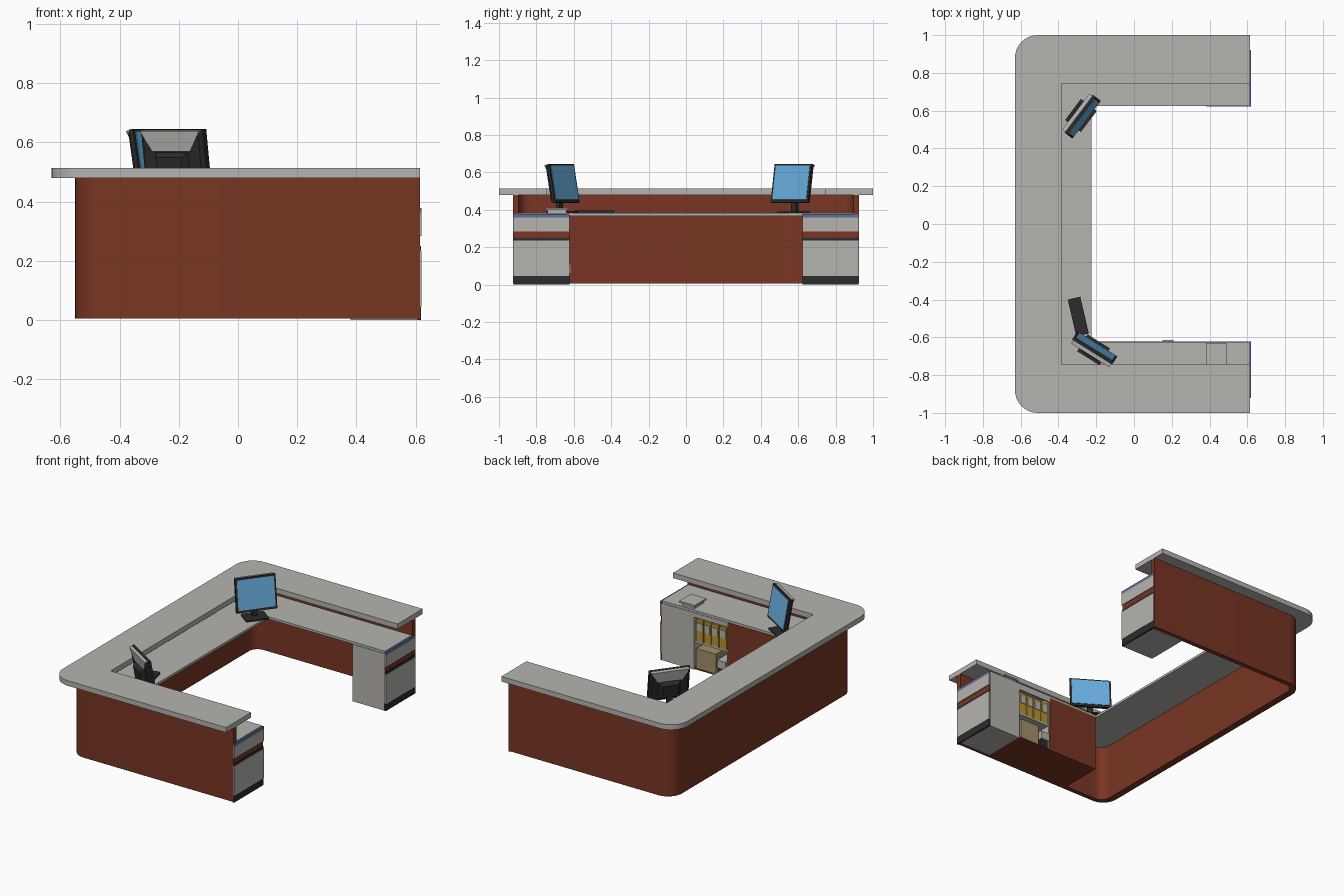
import bpy, bmesh, math
from mathutils import Matrix, Vector

if "Cube" in bpy.data.objects:
    bpy.data.objects.remove(bpy.data.objects["Cube"])


def mat(name, rgb):
    m = bpy.data.materials.new(name)
    m.diffuse_color = (*rgb, 1)
    m.use_nodes = True
    m.node_tree.nodes["Principled BSDF"].inputs["Base Color"].default_value = m.diffuse_color
    return m


GREY = mat("light_grey", (0.46, 0.455, 0.43))
WOOD = mat("red_brown_wood", (0.19, 0.036, 0.017))
BLACK = mat("black_plastic", (0.025, 0.025, 0.026))
BLUE = mat("screen_blue", (0.14, 0.43, 0.74))
EDGE = mat("blue_grey_trim", (0.12, 0.16, 0.32))
YELLOW = mat("binder_yellow", (0.48, 0.29, 0.03))
TAN = mat("carton_tan", (0.36, 0.28, 0.14))


def finish(bm, name, m, matrix=None, smooth=False):
    bmesh.ops.recalc_face_normals(bm, faces=bm.faces)
    me = bpy.data.meshes.new(name)
    bm.to_mesh(me)
    bm.free()
    me.materials.append(m)
    ob = bpy.data.objects.new(name, me)
    bpy.context.collection.objects.link(ob)
    if matrix:
        ob.matrix_world = matrix
    if smooth:
        bpy.ops.object.select_all(action='DESELECT')
        ob.select_set(True)
        bpy.context.view_layer.objects.active = ob
        bpy.ops.object.shade_smooth_by_angle(angle=math.radians(30))
    return ob


def box(name, lo, hi, m, matrix=None, taper=1.0):
    """Box between two corners; taper shrinks the +y end."""
    bm = bmesh.new()
    bmesh.ops.create_cube(bm, size=1)
    lo, hi = Vector(lo), Vector(hi)
    c, s = (lo + hi) / 2, hi - lo
    for v in bm.verts:
        k = taper if v.co.y > 0 else 1
        v.co = Vector((c.x + v.co.x * s.x * k, c.y + v.co.y * s.y,
                       c.z + v.co.z * s.z * k))
    return finish(bm, name, m, matrix)


def corner(x, y, r, a0, a1, n=10):
    """Arc points rounding a corner, centre (x, y)."""
    return [(x + r * math.cos(math.radians(a0 + (a1 - a0) * i / n)),
             y + r * math.sin(math.radians(a0 + (a1 - a0) * i / n)))
            for i in range(n + 1)] if r else [(x, y)]


def u_shape(name, xo, xi, yo, yi, xe, ro, ri, z0, z1, m):
    """U-shaped slab, open towards +x, with rounded outer and inner corners."""
    pts = [(xe, yo)] + corner(xo + ro, yo - ro, ro, 90, 180)
    pts += corner(xo + ro, -yo + ro, ro, 180, 270) + [(xe, -yo), (xe, -yi)]
    pts += corner(xi + ri, -yi + ri, ri, 270, 180)
    pts += corner(xi + ri, yi - ri, ri, 180, 90) + [(xe, yi)]
    bm = bmesh.new()
    f = bm.faces.new([bm.verts.new((x, y, z0)) for x, y in pts])
    ext = bmesh.ops.extrude_face_region(bm, geom=[f])
    up = [v for v in ext["geom"] if isinstance(v, bmesh.types.BMVert)]
    bmesh.ops.translate(bm, verts=up, vec=(0, 0, z1 - z0))
    return finish(bm, name, m, None, True)


# Main desk: counter top, outer wall, lower work surface
u_shape("counter_top", -0.63, -0.385, 1.0, 0.745, 0.615, 0.12, 0, 0.48, 0.513, GREY)
u_shape("outer_wall", -0.55, -0.505, 0.925, 0.895, 0.615, 0.1, 0.06, 0.005, 0.48, WOOD)
u_shape("work_surface", -0.52, -0.225, 0.905, 0.625, 0.61, 0.06, 0, 0.367, 0.382, GREY)

# Drawer cabinets at both wing ends
for side, name in ((-1, "front"), (1, "back")):
    def yb(a, b):
        return sorted((side * a, side * b))

    def slab(part, a, b, x0, x1, z0, z1, m):
        y = yb(a, b)
        box(f"{name}_{part}", (x0, y[0], z0), (x1, y[1], z1), m)

    slab("cabinet_body", 0.622, 0.9, 0.38, 0.608, 0.0, 0.367, GREY)
    slab("cabinet_end", 0.624, 0.92, 0.606, 0.614, 0.01, 0.36, WOOD)
    slab("surface_trim", 0.622, 0.922, 0.606, 0.62, 0.36, 0.378, EDGE)
    slab("upper_drawer", 0.622, 0.922, 0.61, 0.62, 0.283, 0.36, GREY)
    slab("drawer_grip", 0.622, 0.922, 0.61, 0.618, 0.235, 0.25, BLACK)
    slab("lower_drawer", 0.622, 0.922, 0.61, 0.62, 0.045, 0.235, GREY)
    slab("plinth", 0.622, 0.922, 0.606, 0.618, 0.0, 0.045, BLACK)

# Front wing: inner panel, floor and open shelf bay
box("inner_panel", (-0.22, -0.632, 0.005), (0.14, -0.622, 0.367), WOOD)
box("wing_floor", (-0.22, -0.9, 0.005), (0.38, -0.622, 0.013), WOOD)
box("shelf_lintel", (0.14, -0.632, 0.338), (0.38, -0.622, 0.367), GREY)
box("shelf_side", (0.14, -0.895, 0.013), (0.147, -0.625, 0.367), GREY)
box("shelf_board", (0.147, -0.895, 0.172), (0.38, -0.63, 0.184), GREY)
box("carton", (0.225, -0.8, 0.013), (0.365, -0.625, 0.14), TAN)
box("paper_stack", (0.15, -0.8, 0.06), (0.21, -0.615, 0.11), GREY)
box("black_box", (0.15, -0.8, 0.013), (0.21, -0.63, 0.06), BLACK)
for i in range(4):
    x = 0.152 + i * 0.056
    box(f"binder_{i}", (x, -0.82, 0.184), (x + 0.05, -0.63, 0.325), YELLOW)
    box(f"binder_label_{i}", (x + 0.006, -0.632, 0.255),
        (x + 0.044, -0.626, 0.305), GREY)

# Paper tray on the front wing
box("paper_tray", (0.39, -0.74, 0.382), (0.475, -0.64, 0.4), GREY)
box("paper_tray_lid", (0.38, -0.75, 0.4), (0.49, -0.63, 0.41), GREY)


# Monitors: screen faces local -y, tilted back
def monitor(name, x, y, angle):
    turn = Matrix.Translation((x, y, 0)) @ Matrix.Rotation(math.radians(angle), 4, 'Z')
    tilt = turn @ Matrix.Translation((0, 0, 0.54)) @ Matrix.Rotation(math.radians(-10), 4, 'X')
    box(name + "_bezel", (-0.125, -0.012, -0.105), (0.125, 0.004, 0.105), BLACK, tilt)
    box(name + "_screen", (-0.114, -0.015, -0.09), (0.114, -0.011, 0.095), BLUE, tilt)
    box(name + "_shell", (-0.12, 0.004, -0.1), (0.12, 0.02, 0.103), BLACK, tilt, 0.92)
    # light grey trapezoid on the upper back
    bm = bmesh.new()
    f = bm.faces.new([bm.verts.new((px, 0.004, pz)) for px, pz in
                      ((-0.118, 0.104), (0.118, 0.104), (0.075, 0.035), (-0.075, 0.035))])
    ext = bmesh.ops.extrude_face_region(bm, geom=[f])
    bmesh.ops.translate(bm, vec=(0, 0.02, 0),
                        verts=[v for v in ext["geom"] if isinstance(v, bmesh.types.BMVert)])
    finish(bm, name + "_back_panel", GREY, tilt)
    box(name + "_back_bulge", (-0.065, 0.02, -0.08), (0.065, 0.045, 0.03), BLACK, tilt, 0.75)
    box(name + "_neck", (-0.017, 0.008, 0.39), (0.017, 0.03, 0.49), BLACK, turn)
    box(name + "_base", (-0.07, -0.045, 0.382), (0.07, 0.06, 0.391), BLACK, turn)


monitor("back_monitor", -0.275, 0.57, 53)
monitor("front_monitor", -0.21, -0.66, 148)

# Keyboard beside the front monitor
box("keyboard", (-0.034, -0.1, 0.382), (0.034, 0.1, 0.396), BLACK,
    Matrix.Translation((-0.295, -0.49, 0)) @ Matrix.Rotation(math.radians(13), 4, 'Z'))
